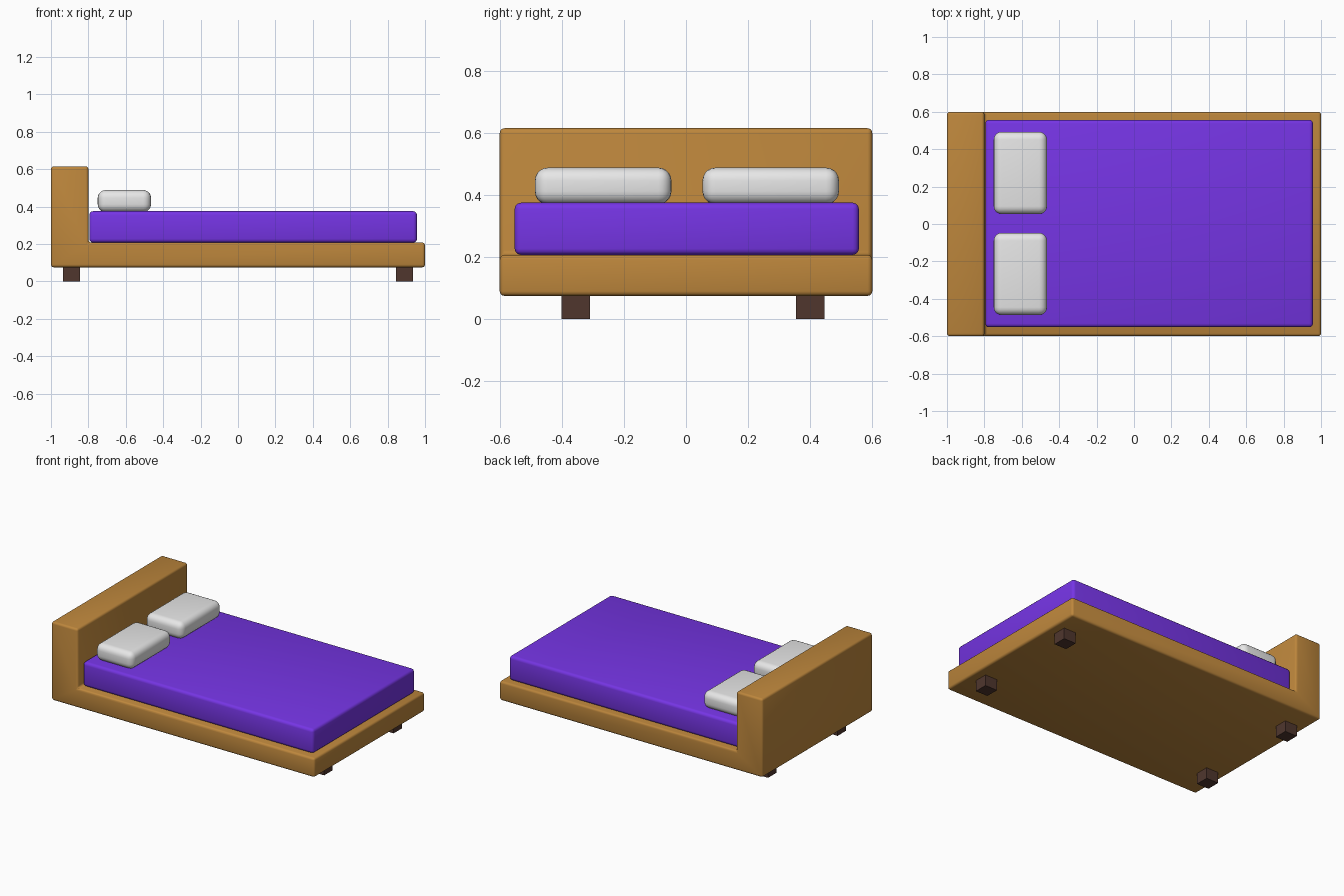
import bpy
import bmesh
import math

cube = bpy.data.objects.get("Cube")
if cube:
    bpy.data.objects.remove(cube, do_unlink=True)


def material(name, rgb):
    m = bpy.data.materials.new(name)
    m.use_nodes = True
    m.diffuse_color = (*rgb, 1)
    m.node_tree.nodes["Principled BSDF"].inputs["Base Color"].default_value = (*rgb, 1)
    return m


WOOD = material("warm wood", (0.51, 0.24, 0.045))
PURPLE = material("purple fabric", (0.18, 0.035, 0.78))
GREY = material("pale pillow", (0.8, 0.8, 0.8))
DARK = material("dark wood", (0.08, 0.037, 0.027))


def extrude_profile(name, profile, y0, y1, mat, bevel=0, segments=2):
    """Extrude an x-z outline from y0 to y1, with optional rounded edges."""
    bm = bmesh.new()
    face = bm.faces.new([bm.verts.new((x, y0, z)) for x, z in profile])
    ext = bmesh.ops.extrude_face_region(bm, geom=[face])
    moved = [v for v in ext["geom"] if isinstance(v, bmesh.types.BMVert)]
    bmesh.ops.translate(bm, verts=moved, vec=(0, y1 - y0, 0))
    bmesh.ops.recalc_face_normals(bm, faces=bm.faces)
    mesh = bpy.data.meshes.new(name)
    bm.to_mesh(mesh)
    bm.free()
    mesh.materials.append(mat)
    obj = bpy.data.objects.new(name, mesh)
    bpy.context.collection.objects.link(obj)
    if bevel:
        mod = obj.modifiers.new("Rounded edges", "BEVEL")
        mod.width = bevel
        mod.segments = segments
        mod.limit_method = "ANGLE"
        bpy.ops.object.select_all(action="DESELECT")
        obj.select_set(True)
        bpy.context.view_layer.objects.active = obj
        bpy.ops.object.modifier_apply(modifier=mod.name)
        bpy.ops.object.shade_smooth_by_angle(angle=math.radians(35))
    return obj


def box(name, x, y, z, mat, bevel=0, segments=2):
    profile = [(x[0], z[0]), (x[1], z[0]), (x[1], z[1]), (x[0], z[1])]
    return extrude_profile(name, profile, y[0], y[1], mat, bevel, segments)


# Base and headboard in one L-shaped piece
extrude_profile("bed_frame",
                [(-1, 0.075), (1, 0.075), (1, 0.207), (-0.8, 0.207),
                 (-0.8, 0.615), (-1, 0.615)],
                -0.6, 0.6, WOOD, 0.015, 3)

# Mattress
box("mattress", (-0.795, 0.957), (-0.552, 0.557), (0.207, 0.375), PURPLE, 0.02, 3)

# Pillows
for side, y in (("right", -0.267), ("left", 0.273)):
    box(side + "_pillow", (-0.75, -0.465), (y - 0.22, y + 0.22),
        (0.37, 0.488), GREY, 0.042, 5)

# Legs
for end, x in (("head", -0.89), ("foot", 0.89)):
    for side, y in (("right", -0.355), ("left", 0.4)):
        box(f"{end}_{side}_leg", (x - 0.046, x + 0.046), (y - 0.046, y + 0.046),
            (0, 0.09), DARK)
